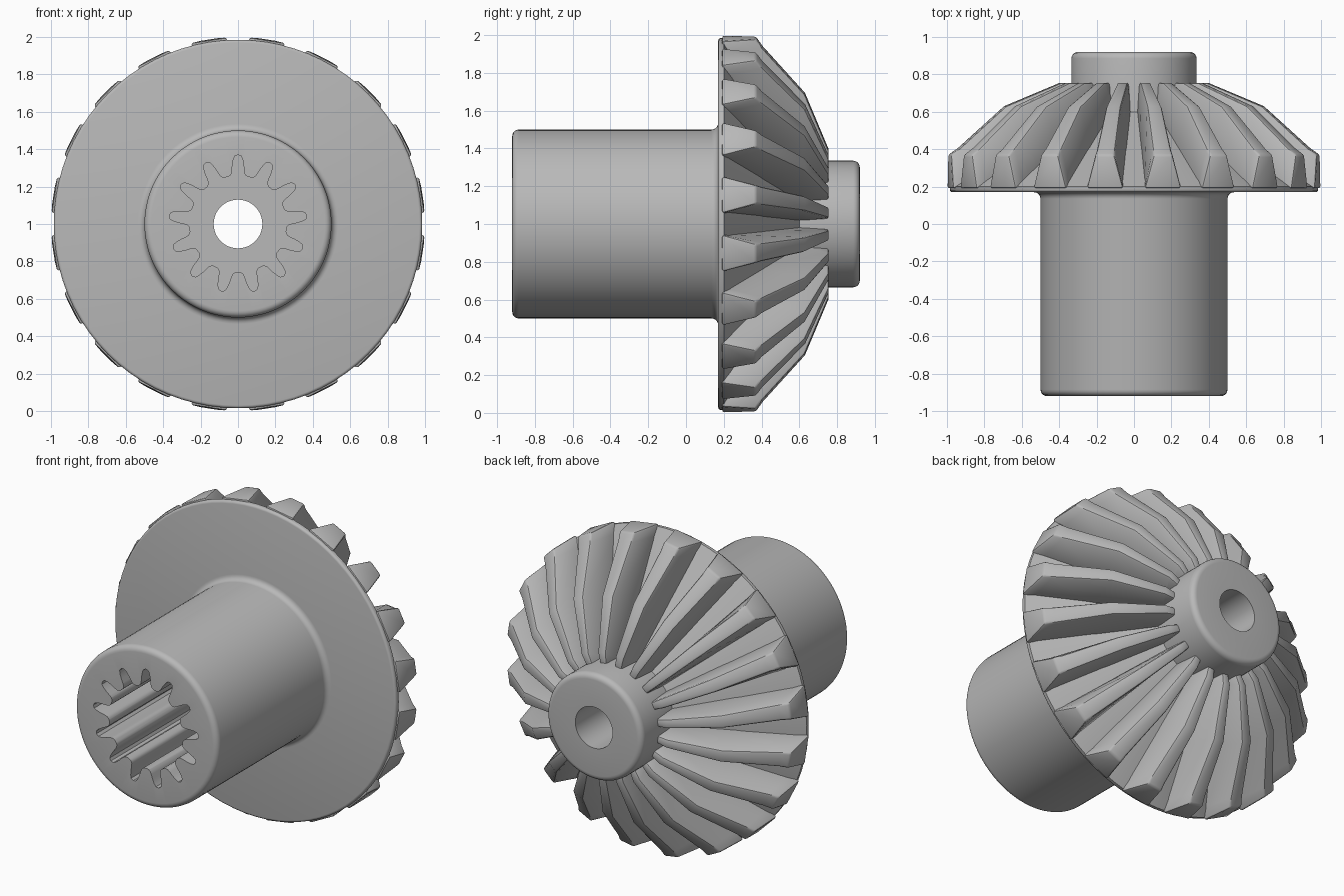
import bpy, bmesh
from math import sin, cos, pi, radians

TEETH = 20
SPLINES = 13

cube = bpy.data.objects.get("Cube")
if cube:
    bpy.data.objects.remove(cube, do_unlink=True)

steel = bpy.data.materials.new("plain grey steel")
steel.use_nodes = True
grey = (0.48, 0.48, 0.48, 1)
steel.diffuse_color = grey
steel.node_tree.nodes["Principled BSDF"].inputs["Base Color"].default_value = grey


def polar(r, y, a):
    """Point at radius r and angle a (from the top) around the gear axis."""
    return (r * sin(a), y, 1 + r * cos(a))


def finish(bm, name):
    bmesh.ops.recalc_face_normals(bm, faces=bm.faces)
    mesh = bpy.data.meshes.new(name)
    bm.to_mesh(mesh)
    bm.free()
    obj = bpy.data.objects.new(name, mesh)
    bpy.context.collection.objects.link(obj)
    mesh.materials.append(steel)
    return obj


def bridge(bm, rings, closed):
    """Join rings of vertices with quads; closed also joins last to first."""
    n = len(rings[0])
    pairs = list(zip(rings, rings[1:]))
    if closed:
        pairs.append((rings[-1], rings[0]))
    for a, b in pairs:
        for i in range(n):
            j = (i + 1) % n
            bm.faces.new((a[i], a[j], b[j], b[i]))


def arc(r, y, rad, start, end, steps=5):
    """Rounded profile corner, angles in degrees in the (r, y) plane."""
    angles = [radians(start + (end - start) * i / steps) for i in range(steps + 1)]
    return [(r + rad * cos(t), y + rad * sin(t)) for t in angles]


def lathe(name, profile, segments=80):
    bm = bmesh.new()
    rings = [[bm.verts.new(polar(r, y, 2 * pi * i / segments)) for i in range(segments)]
             for r, y in profile]
    bridge(bm, rings, True)
    return finish(bm, name)


def smooth(obj, angle):
    bpy.ops.object.select_all(action='DESELECT')
    obj.select_set(True)
    bpy.context.view_layer.objects.active = obj
    bpy.ops.object.shade_smooth_by_angle(angle=radians(angle))


# Shaft, flange, root cone and hub in one turned body with a through bore
body = lathe("gear_body",
             [(0.13, -0.92)]
             + arc(0.465, -0.885, 0.035, -90, 0)
             + arc(0.535, 0.135, 0.035, 180, 90)
             + arc(0.97, 0.185, 0.015, -90, 0, 3)
             + [(0.985, 0.20), (0.335, 0.60)]
             + arc(0.30, 0.885, 0.035, 0, 90)
             + [(0.13, 0.92)])

# Splined socket cut into the front of the shaft
half = [(0.0, 0.37), (0.10, 0.363), (0.15, 0.345), (0.20, 0.315),
        (0.23, 0.29), (0.27, 0.272), (0.34, 0.262), (0.42, 0.258)]
lobe = [(-t, r) for t, r in reversed(half[1:])] + half
outline = [(r, (k + t) * 2 * pi / SPLINES) for k in range(SPLINES) for t, r in lobe]
bm = bmesh.new()
ends = [[bm.verts.new(polar(r, y, a)) for r, a in outline] for y in (-1.0, 0.0)]
bridge(bm, ends, False)
for ring in ends:
    bm.faces.new(ring)
cutter = finish(bm, "socket_cutter")
cutter.hide_render = True
cut = body.modifiers.new("socket", 'BOOLEAN')
cut.operation = 'DIFFERENCE'
cut.solver = 'EXACT'
cut.object = cutter
bpy.context.view_layer.objects.active = body
bpy.ops.object.modifier_apply(modifier=cut.name)
bpy.data.objects.remove(cutter, do_unlink=True)
smooth(body, 35)

# Bevel teeth: tip r, tip y, tip half angle, root r, root y, root half angle
stations = [(1.0, 0.37, 0.05, 1.0, 0.19, 0.10),
            (0.95, 0.405, 0.05, 0.93, 0.20, 0.10),
            (0.70, 0.63, 0.055, 0.64, 0.38, 0.10),
            (0.40, 0.755, 0.07, 0.30, 0.60, 0.105),
            (0.30, 0.755, 0.07, 0.28, 0.60, 0.105)]
bm = bmesh.new()
for k in range(TEETH):
    mid = (k + 0.5) * 2 * pi / TEETH
    rings = [[bm.verts.new(polar(r, y, mid + a))
              for r, y, a in ((rr, ry, -ra), (tr, ty, -ta), (tr, ty, ta), (rr, ry, ra))]
             for tr, ty, ta, rr, ry, ra in stations]
    bridge(bm, rings, False)
    bm.faces.new(rings[0])
    bm.faces.new(rings[-1])
teeth = finish(bm, "bevel_teeth")
rounding = teeth.modifiers.new("rounded edges", 'BEVEL')
rounding.width = 0.012
rounding.segments = 2
rounding.limit_method = 'ANGLE'
rounding.angle_limit = radians(35)
bpy.context.view_layer.objects.active = teeth
bpy.ops.object.modifier_apply(modifier=rounding.name)
smooth(teeth, 35)
